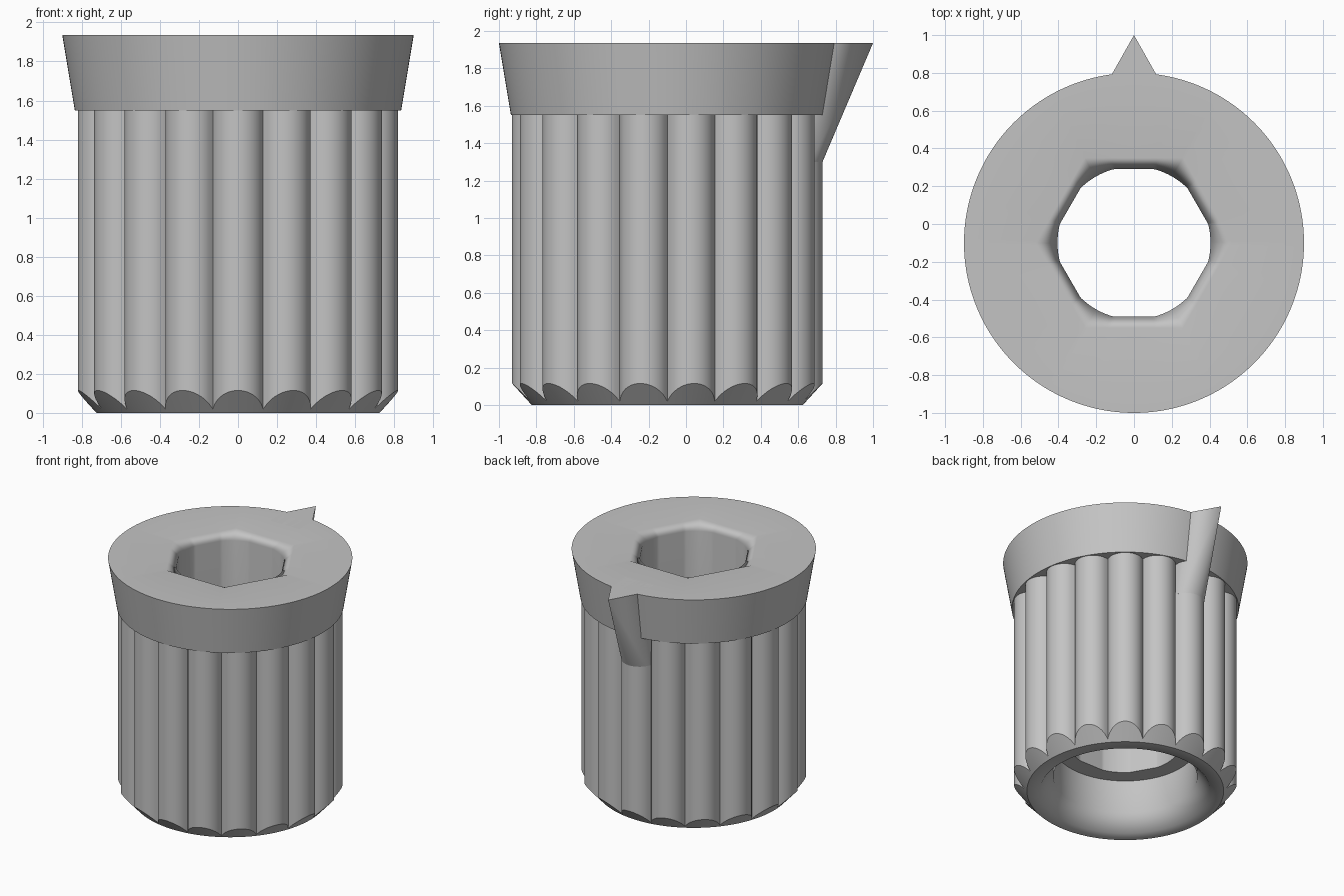
import bpy, bmesh
from math import sin, cos, tan, pi, sqrt, radians

old = bpy.data.objects.get("Cube")
if old:
    bpy.data.objects.remove(old, do_unlink=True)

CENTER_Y = -0.10
TOP = 1.935
COLLAR_Z = 1.55
LOBES = 18
LOBE_C, LOBE_R = 0.696, 0.134     # lobe circle: distance from axis, radius
STEPS = LOBES * 16
FOOT_R = 0.725

grey = bpy.data.materials.new("plain grey")
grey.use_nodes = True
grey.diffuse_color = (0.55, 0.55, 0.55, 1)
grey.node_tree.nodes["Principled BSDF"].inputs["Base Color"].default_value = (0.55, 0.55, 0.55, 1)


def lobe(a):
    """Radius of the fluted grip at angle a."""
    pitch = 2 * pi / LOBES
    phi = a % pitch - pitch / 2
    return LOBE_C * cos(phi) + sqrt(LOBE_R ** 2 - (LOBE_C * sin(phi)) ** 2)


def hexagon(inner):
    """Radius function of a hexagon with corners on the x axis."""
    return lambda a: inner / cos(a % (pi / 3) - pi / 6)


def circle(r):
    return lambda a: r


def level(z):
    return lambda a: z


def bore(a):
    return min(hexagon(0.39)(a), 0.405)


def finish(bm, name):
    bmesh.ops.recalc_face_normals(bm, faces=bm.faces)
    for f in bm.faces:
        f.smooth = True
    mesh = bpy.data.meshes.new(name)
    bm.to_mesh(mesh)
    bm.free()
    mesh.materials.append(grey)
    obj = bpy.data.objects.new(name, mesh)
    bpy.context.scene.collection.objects.link(obj)
    return obj


# Knob: closed loft of rings from the foot, over the collar, down the bore
rings = [
    (circle(FOOT_R), level(0)),
    (lobe, lambda a: (lobe(a) - FOOT_R) * 1.095),
    (lobe, level(COLLAR_Z)),
    (circle(0.836), level(COLLAR_Z)),
    (circle(0.9), level(TOP)),
    (hexagon(0.45), level(TOP)),
    (bore, level(TOP - 0.05)),
    (bore, level(0.39)),
    (circle(0.53), level(0.39)),
    (circle(0.53), level(0.12)),
    (circle(0.627), level(0)),
]
SOFT_RINGS = (5, 6, 9, 10)        # bevels that blend into their neighbours

bm = bmesh.new()
angles = [2 * pi * i / STEPS for i in range(STEPS)]
loops = [[bm.verts.new((r(a) * cos(a), CENTER_Y + r(a) * sin(a), z(a))) for a in angles]
         for r, z in rings]
for k, low in enumerate(loops):
    high = loops[(k + 1) % len(loops)]
    for i in range(STEPS):
        j = (i + 1) % STEPS
        bm.faces.new((low[i], low[j], high[j], high[i]))
bmesh.ops.recalc_face_normals(bm, faces=bm.faces)
soft = {v for k in SOFT_RINGS for v in loops[k]}
for e in bm.edges:
    blended = e.verts[0] in soft and e.verts[1] in soft
    e.smooth = blended or e.calc_face_angle(0) < radians(35)
knob = finish(bm, "fluted_knob")
weighted = knob.modifiers.new("even shading", 'WEIGHTED_NORMAL')
weighted.keep_sharp = True

# Pointer: hull from a triangle at the top down to the rear lobe
bm = bmesh.new()
for x, y in ((0, 1.0), (0.13, 0.77), (-0.13, 0.77), (0.13, 0.6), (-0.13, 0.6)):
    bm.verts.new((x, y, TOP))
for i in range(25):
    a = pi * i / 24
    bm.verts.new((LOBE_R * cos(a), CENTER_Y + LOBE_C + LOBE_R * sin(a), 1.3))
bmesh.ops.convex_hull(bm, input=bm.verts)
for e in bm.edges:
    e.smooth = e.calc_face_angle(0) < radians(30)
finish(bm, "pointer")
